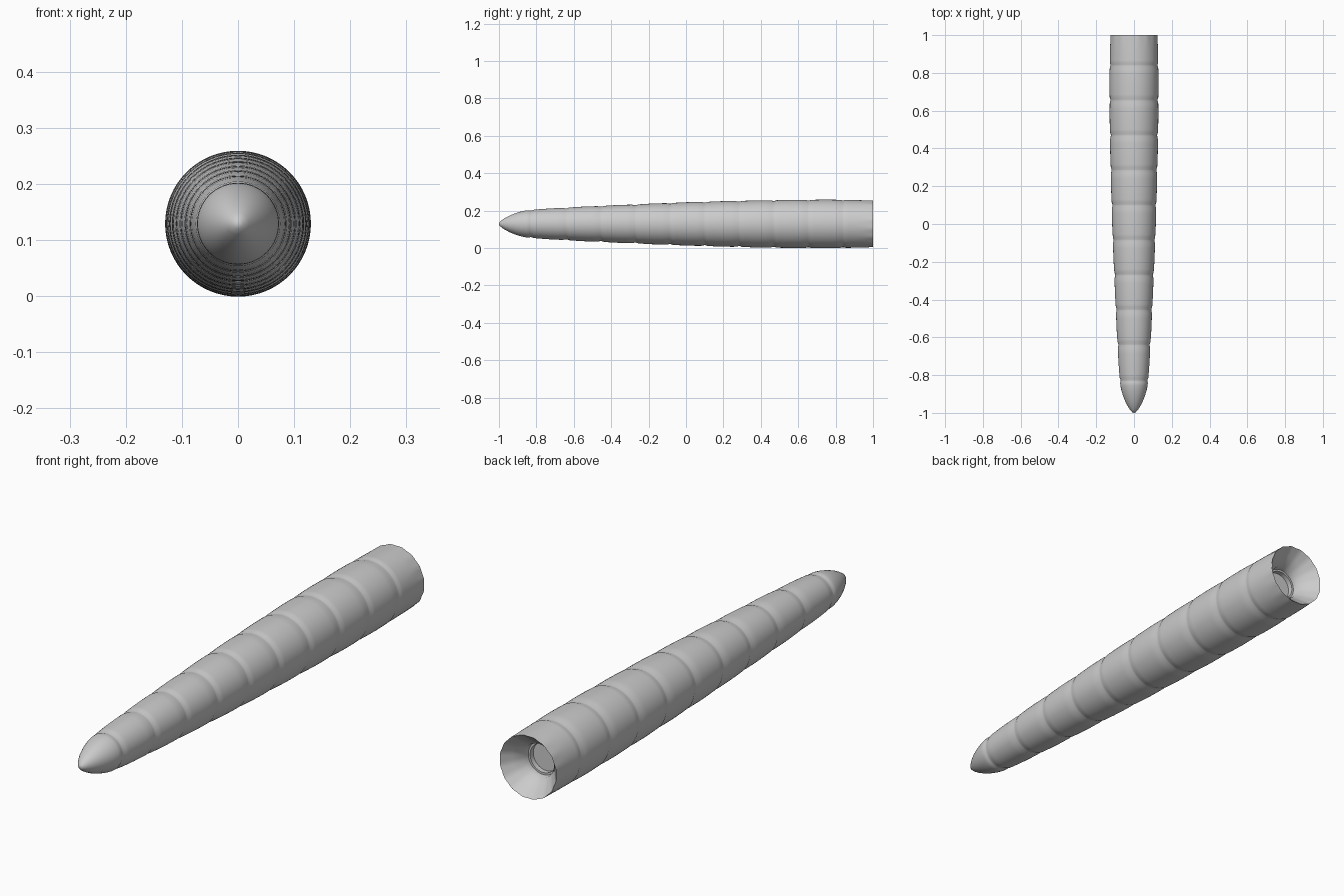
import bpy, bmesh, math

if "Cube" in bpy.data.objects:
    bpy.data.objects.remove(bpy.data.objects["Cube"])

CZ = 0.129   # height of the long axis
N = 64       # sides of the round body

mat = bpy.data.materials.new("plain grey")
mat.diffuse_color = (0.6, 0.6, 0.6, 1)
mat.use_nodes = True
mat.node_tree.nodes["Principled BSDF"].inputs["Base Color"].default_value = mat.diffuse_color

# overall taper: (y, radius)
TAPER = [(-0.83, 0.075), (-0.64, 0.087), (-0.455, 0.096), (-0.27, 0.104),
         (-0.085, 0.112), (0.10, 0.118), (0.285, 0.123), (0.47, 0.127),
         (0.655, 0.129), (0.84, 0.129), (1.0, 0.127)]


def lathe(name, profile, ripple=None):
    """Revolve (y, r) points about the long axis; ripple(y, angle) scales r."""
    bm = bmesh.new()
    rings = []
    for y, r in profile:
        if r < 1e-5:
            rings.append([bm.verts.new((0, y, CZ))])
            continue
        ring = []
        for i in range(N):
            a = 2 * math.pi * i / N
            k = r + (ripple(y, a) if ripple else 0)
            ring.append(bm.verts.new((k * math.cos(a), y, CZ + k * math.sin(a))))
        rings.append(ring)
    for p, q in zip(rings, rings[1:]):
        for i in range(N):
            j = (i + 1) % N
            if len(p) == 1:
                bm.faces.new((p[0], q[i], q[j]))
            elif len(q) == 1:
                bm.faces.new((p[i], p[j], q[0]))
            else:
                bm.faces.new((p[i], p[j], q[j], q[i]))
    bmesh.ops.recalc_face_normals(bm, faces=bm.faces)
    me = bpy.data.meshes.new(name)
    bm.to_mesh(me)
    bm.free()
    me.materials.append(mat)
    ob = bpy.data.objects.new(name, me)
    bpy.context.collection.objects.link(ob)
    bpy.context.view_layer.objects.active = ob
    ob.select_set(True)
    bpy.ops.object.shade_smooth_by_angle(angle=math.radians(40))
    ob.select_set(False)
    return ob


# pointed tip
profile = [(-1.0, 0), (-0.997, 0.009), (-0.985, 0.02), (-0.965, 0.033),
           (-0.94, 0.046), (-0.91, 0.058), (-0.88, 0.067), (-0.855, 0.072),
           (-0.84, 0.073)]
# segments with a shallow groove at each joint
for (y0, r0), (y1, r1) in zip(TAPER, TAPER[1:]):
    last = y1 == 1.0
    profile += [(y0 - 0.004, r0 - 0.004), (y0 + 0.004, r0 - 0.004)]
    for t in (0.08, 0.17, 0.35, 0.55, 0.75, 0.9):
        bulge = 0.002 * math.sin(math.pi * t) if not last else 0
        profile.append((y0 + (y1 - y0) * t, r0 + (r1 - r0) * t + bulge - 0.001))
# open rear: rim, funnel, stepped bore and floor
profile += [(1.0, 0.126), (0.995, 0.122), (0.965, 0.095), (0.93, 0.067),
            (0.905, 0.065), (0.905, 0.057), (0.885, 0.057), (0.885, 0)]


# gently crimped rear rim
def crimp(y, a):
    k = max(0.0, (y - 0.93) / 0.07)
    return -0.0025 * k * (1 + math.cos(16 * a)) / 2


lathe("segmented_body", profile, crimp)
